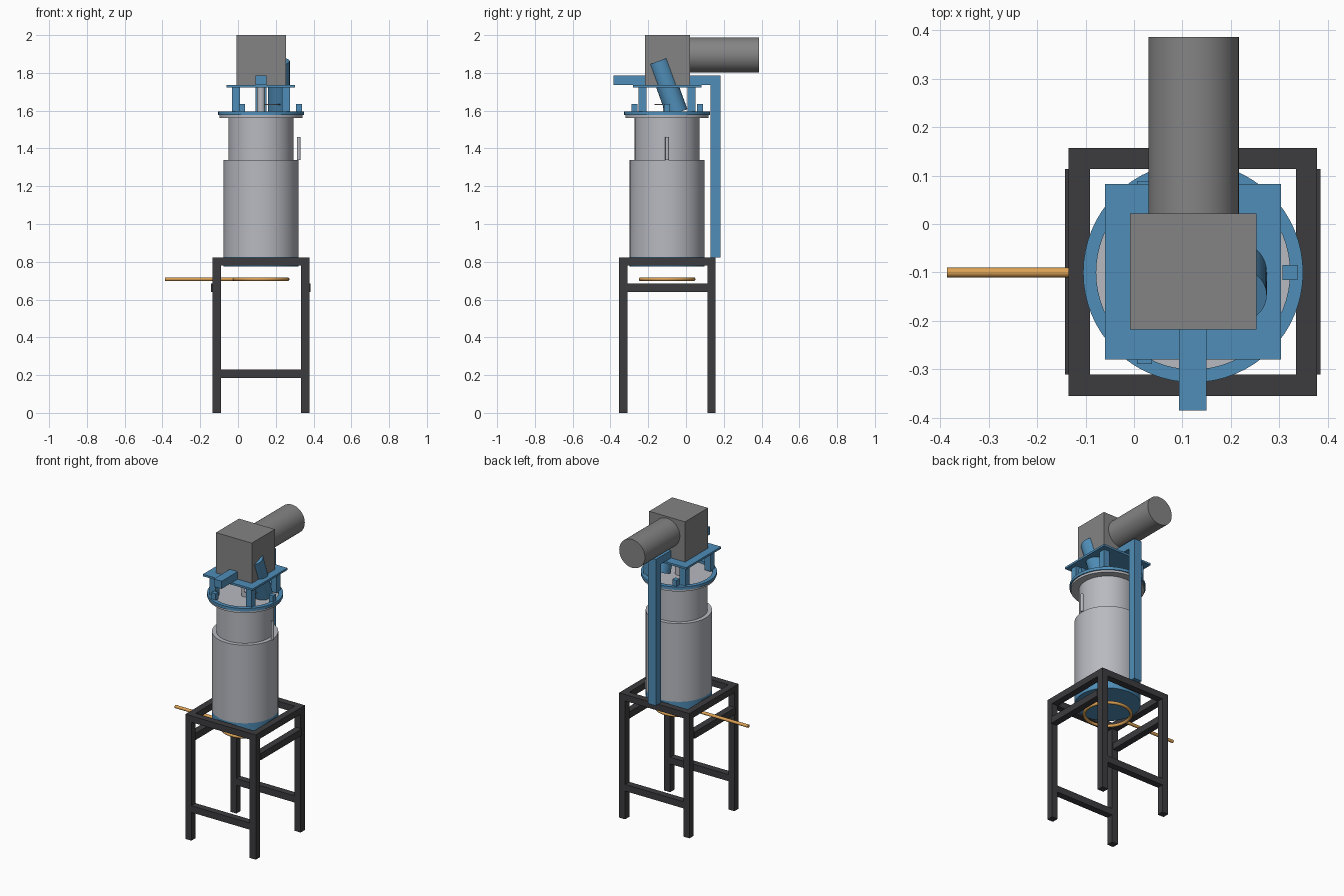
import bpy, bmesh, math
from mathutils import Vector

if "Cube" in bpy.data.objects:
    bpy.data.objects.remove(bpy.data.objects["Cube"])


def material(name, rgb):
    m = bpy.data.materials.new(name)
    m.diffuse_color = (*rgb, 1)
    m.use_nodes = True
    m.node_tree.nodes["Principled BSDF"].inputs["Base Color"].default_value = m.diffuse_color
    return m


BLUE = material("blue paint", (0.08, 0.27, 0.48))
DARK = material("dark steel", (0.045, 0.045, 0.05))
GREY = material("motor grey", (0.23, 0.23, 0.23))
STEEL = material("light steel", (0.48, 0.49, 0.53))
ORANGE = material("orange", (0.72, 0.36, 0.09))
CX, CY = 0.122, -0.10  # vessel axis


def finish(ob, name, mat, smooth=False):
    ob.name = name
    ob.data.materials.append(mat)
    if smooth:
        bpy.ops.object.select_all(action='DESELECT')
        ob.select_set(True)
        bpy.context.view_layer.objects.active = ob
        bpy.ops.object.shade_smooth_by_angle()
    return ob


def box(name, x, y, z, mat):
    """Box from (min, max) ranges on each axis."""
    bpy.ops.mesh.primitive_cube_add(size=1, location=[(r[0] + r[1]) / 2 for r in (x, y, z)])
    ob = bpy.context.object
    size = Vector([r[1] - r[0] for r in (x, y, z)])
    for v in ob.data.vertices:
        v.co *= size
    return finish(ob, name, mat)


def rod(name, a, b, r, mat, n=48):
    """Cylinder between two points."""
    a, b = Vector(a), Vector(b)
    d = b - a
    bpy.ops.mesh.primitive_cylinder_add(vertices=n, radius=r, depth=d.length, location=(a + b) / 2)
    ob = bpy.context.object
    ob.rotation_euler = d.to_track_quat('Z', 'Y').to_euler()
    return finish(ob, name, mat, True)


def lathe(name, profile, mat, closed=False, n=64):
    """Spin an (r, z) profile around the vessel axis."""
    bm = bmesh.new()
    vs = [bm.verts.new((r, 0, z)) for r, z in profile]
    es = [bm.edges.new(p) for p in zip(vs, vs[1:])]
    if closed:
        es.append(bm.edges.new((vs[-1], vs[0])))
    bmesh.ops.spin(bm, geom=vs + es, axis=(0, 0, 1), cent=(0, 0, 0), angle=2 * math.pi, steps=n)
    bmesh.ops.remove_doubles(bm, verts=bm.verts, dist=1e-5)
    bmesh.ops.recalc_face_normals(bm, faces=bm.faces)
    me = bpy.data.meshes.new(name)
    bm.to_mesh(me)
    bm.free()
    ob = bpy.data.objects.new(name, me)
    bpy.context.collection.objects.link(ob)
    ob.location = (CX, CY, 0)
    return finish(ob, name, mat, True)


# Stand: legs, top rails, low front/back rails, raised side rails
X0, X1, Y0, Y1, T = -0.135, 0.378, -0.355, 0.157, 0.044
for x in (X0, X1 - T):
    for y in (Y0, Y1 - T):
        box("stand_leg", (x, x + T), (y, y + T), (0, 0.78), DARK)
    box("stand_top_side_rail", (x, x + T), (Y0 + T, Y1 - T), (0.78, 0.822), DARK)
for y in (Y0, Y1 - T):
    box("stand_top_rail", (X0, X1), (y, y + T), (0.78, 0.822), DARK)
    box("stand_low_rail", (X0 + T, X1 - T), (y, y + T), (0.186, 0.23), DARK)
for x in (X0 - 0.007, X1 - T + 0.007):
    box("stand_side_rail", (x, x + T), (Y0 + T, Y1 - T), (0.641, 0.685), DARK)

# Vessel: base, stepped body, lid flange and blue clamp ring
lathe("vessel_base", [(0, 0.775), (0.198, 0.775), (0.198, 0.825), (0, 0.825)], BLUE)
lathe("vessel_body", [(0, 0.825), (0.198, 0.825), (0.198, 1.34), (0.172, 1.34), (0.172, 1.562),
                      (0.22, 1.562), (0.22, 1.576), (0, 1.576)], STEEL)
lathe("clamp_ring", [(0.2, 1.576), (0.227, 1.576), (0.227, 1.595), (0.2, 1.595)], BLUE, True)
rod("side_pipe", (0.322, CY, 1.34), (0.322, CY, 1.46), 0.01, STEEL, 24)

# Clamp blocks around the ring
for i in range(3):
    a = math.radians(120 * i)
    x, y, h = CX + 0.2 * math.cos(a), CY + 0.2 * math.sin(a), 0.0155
    box("clamp_block", (x - h, x + h), (y - h, y + h), (1.59, 1.635), BLUE)

# Motor platform on four posts
box("platform", (-0.06, 0.303), (-0.28, 0.083), (1.722, 1.735), BLUE)
for sx in (-1, 1):
    for sy in (-1, 1):
        x, y, h = CX + sx * 0.132, CY + sy * 0.13, 0.021
        box("platform_post", (x - h, x + h), (y - h, y + h), (1.59, 1.722), BLUE)

# Drive shaft, inlet plate and tilted feed chute
rod("drive_shaft", (CX, CY, 1.57), (CX, CY, 1.735), 0.022, STEEL, 32)
rod("inlet_plate", (0.182, -0.125, 1.629), (0.182, -0.125, 1.635), 0.042, STEEL, 32)
rod("feed_chute", (0.216, -0.147, 1.862), (0.216, -0.047, 1.588), 0.058, BLUE)

# Gearbox and motor
box("gearbox", (-0.008, 0.253), (-0.218, 0.022), (1.735, 2.0), GREY)
rod("motor", (0.123, 0.02, 1.895), (0.123, 0.386, 1.895), 0.0935, GREY)

# Lifting column and arm
box("column", (0.093, 0.15), (0.13, 0.182), (0.822, 1.735), BLUE)
box("arm", (0.093, 0.15), (-0.385, 0.182), (1.735, 1.785), BLUE)

# Burner ring with feed pipe
bpy.ops.mesh.primitive_torus_add(location=(CX, CY, 0.708), major_radius=0.14, minor_radius=0.01,
                                 major_segments=64, minor_segments=16)
finish(bpy.context.object, "burner_ring", ORANGE, True)
rod("burner_pipe", (-0.386, CY, 0.708), (-0.018, CY, 0.708), 0.01, ORANGE, 24)
